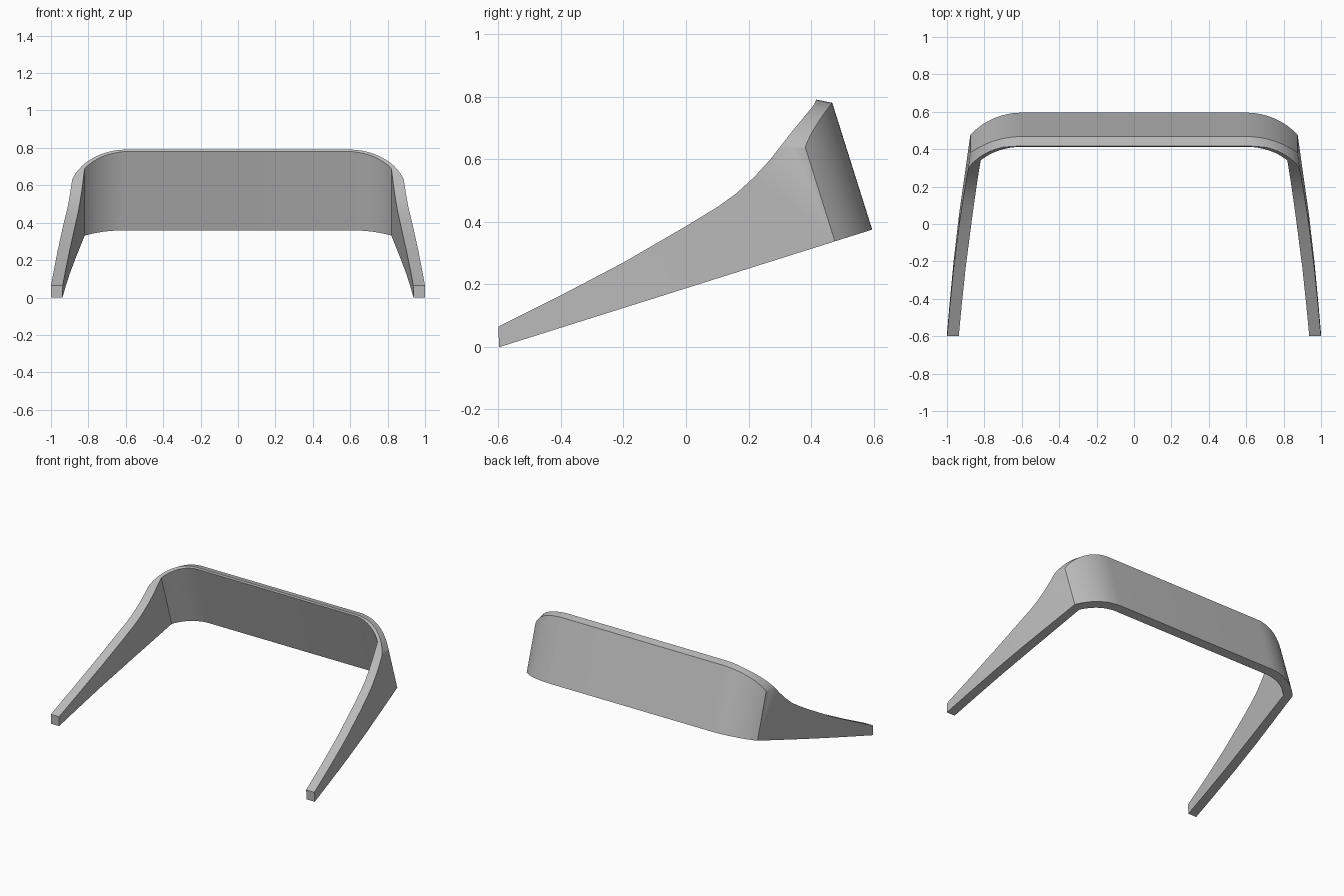
import bpy, bmesh, math
from mathutils import Vector

cube = bpy.data.objects.get("Cube")
if cube:
    bpy.data.objects.remove(cube)

TILT = math.atan2(0.375, 1.19)
ALONG = Vector((0, math.cos(TILT), math.sin(TILT)))
UP = Vector((0, -math.sin(TILT), math.cos(TILT)))
START = Vector((0, -0.595, 0))


def prism(name, points, place, low, high):
    """Extrude a 2D outline between two depths; place maps (a, b, depth) to space."""
    bm = bmesh.new()
    rings = [[bm.verts.new(place(a, b, d)) for a, b in points] for d in (low, high)]
    bm.faces.new(rings[0])
    bm.faces.new(rings[1])
    n = len(points)
    for i in range(n):
        j = (i + 1) % n
        bm.faces.new((rings[0][i], rings[0][j], rings[1][j], rings[1][i]))
    bmesh.ops.recalc_face_normals(bm, faces=bm.faces)
    mesh = bpy.data.meshes.new(name)
    bm.to_mesh(mesh)
    bm.free()
    obj = bpy.data.objects.new(name, mesh)
    bpy.context.collection.objects.link(obj)
    return obj


def mirrored(half):
    return half + [(-x, v) for x, v in reversed(half)]


def corner(back, width, drop, steps=12):
    """Arc from the leg joint to the straight back bar."""
    radius = (width ** 2 + drop ** 2) / (2 * drop)
    sweep = math.asin(width / radius)
    angles = [sweep * (1 - i / steps) for i in range(steps + 1)]
    return [(0.6 + radius * math.sin(t), back - radius * (1 - math.cos(t))) for t in angles]


# U-shaped band, tilted upward toward the back
outer = [(1.009, -0.1), (0.984, 0.2), (0.964, 0.42), (0.935, 0.68)] + corner(1.248, 0.275, 0.125)
inner = [(0.947, -0.1), (0.921, 0.2), (0.9, 0.42), (0.868, 0.7)] + corner(1.195, 0.22, 0.096)
outline = mirrored(outer) + list(reversed(mirrored(inner)))
band = prism("curved_band", outline,
             lambda x, u, h: START + ALONG * u + UP * h + Vector((x, 0, 0)), 0, 0.8)

# Side profile that tapers the legs
taper = [(-0.594, -0.1), (-0.6, 0.065), (-0.4, 0.165), (-0.2, 0.27), (0, 0.386),
         (0.1, 0.447), (0.16, 0.49), (0.22, 0.545), (0.27, 0.6), (0.34, 0.69),
         (0.41, 0.775), (0.42, 0.8), (0.42, 1.4), (1, 1.4), (1, -0.1)]
side_cutter = prism("side_cutter", taper, lambda y, z, x: Vector((x, y, z)), -1.5, 1.5)

# Rounded upper corners of the back
arc = [math.radians(78) * i / 14 for i in range(15)]
shoulder = [(1.2, -0.5), (1.2, 0.3), (0.97, 0.37)]
shoulder += [(0.6 + 0.305 * math.sin(t), 0.51 + 0.28 * math.cos(t)) for t in reversed(arc)]
top_cutter = prism("top_cutter", mirrored(shoulder),
                   lambda x, w, y: Vector((x, y, w - 0.2 * (y - 0.42))), -1, 1)

bpy.context.view_layer.objects.active = band
for cutter in (side_cutter, top_cutter):
    cutter.hide_render = True
    mod = band.modifiers.new("trim", "BOOLEAN")
    mod.operation = "INTERSECT"
    mod.solver = "EXACT"
    mod.object = cutter
    bpy.ops.object.modifier_apply(modifier=mod.name)
    bpy.data.objects.remove(cutter)

# Plain grey finish
grey = bpy.data.materials.new("plain_grey")
grey.use_nodes = True
colour = (0.5, 0.5, 0.5, 1)
grey.diffuse_color = colour
grey.node_tree.nodes["Principled BSDF"].inputs["Base Color"].default_value = colour
band.data.materials.clear()
band.data.materials.append(grey)

bpy.ops.object.select_all(action="DESELECT")
band.select_set(True)
bpy.ops.object.shade_smooth_by_angle(angle=math.radians(22))
